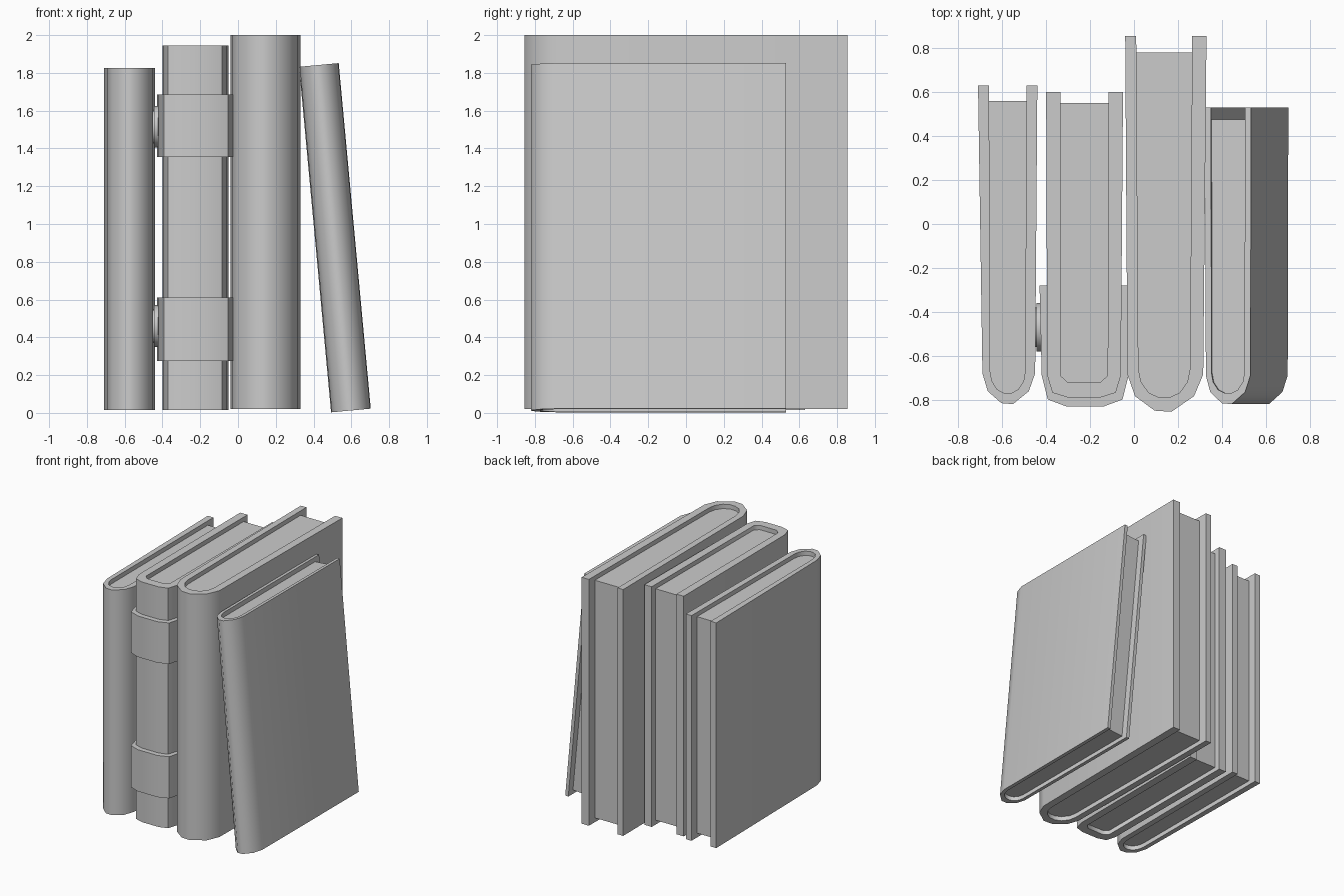
import bpy, bmesh, math
from mathutils import Matrix

if "Cube" in bpy.data.objects:
    bpy.data.objects.remove(bpy.data.objects["Cube"])

# spine cross-sections: (fraction across width, fraction of depth), left to right
ROUND_OUT = [(0, 1), (.1, .42), (.36, .03), (.58, 0), (.88, .42), (1, 1)]
ROUND_IN = [(0, 1), (.05, .55), (.2, .17), (.4, 0), (.6, 0), (.8, .17), (.95, .55), (1, 1)]
BOX_OUT = [(0, 1), (.07, .22), (.28, 0), (.72, 0), (.93, .22), (1, 1)]
BOX_IN = [(0, 1), (.15, 0), (.85, 0), (1, 1)]


def spine(shape, x0, x1, front, depth):
    return [(x0 + (x1 - x0) * u, front + depth * v) for u, v in shape]


def finish(name, bm, angle=50):
    bmesh.ops.recalc_face_normals(bm, faces=bm.faces)
    me = bpy.data.meshes.new(name)
    bm.to_mesh(me)
    bm.free()
    ob = bpy.data.objects.new(name, me)
    bpy.context.collection.objects.link(ob)
    bpy.ops.object.select_all(action='DESELECT')
    ob.select_set(True)
    bpy.context.view_layer.objects.active = ob
    bpy.ops.object.shade_smooth_by_angle(angle=math.radians(angle))
    return ob


def prism(name, outline, z0, z1):
    bm = bmesh.new()
    rings = [[bm.verts.new((x, y, z)) for x, y in outline] for z in (z0, z1)]
    caps = [bm.faces.new(r) for r in rings]
    n = len(outline)
    for i in range(n):
        j = (i + 1) % n
        bm.faces.new((rings[0][i], rings[0][j], rings[1][j], rings[1][i]))
    bm.normal_update()
    bmesh.ops.triangulate(bm, faces=caps, ngon_method='EAR_CLIP')
    return finish(name, bm)


def u_shell(name, back, back_x, inner_back_x, outer, inner, z0, z1):
    outline = ([(back_x[0], back)] + outer + [(back_x[1], back), (inner_back_x[1], back)]
               + inner[::-1] + [(inner_back_x[0], back)])
    return prism(name, outline, z0, z1)


def book(name, back_x, page_x, front_x, page_front_x, back, page_back,
         front, page_front, z0, z1, shapes, depths):
    outer = spine(shapes[0], *front_x, front, depths[0])
    inner = spine(shapes[1], *page_front_x, page_front, depths[1])
    cover = u_shell(name + "_cover", back, back_x, page_x, outer, inner, z0, z1)
    block = [(page_x[0], page_back)] + inner + [(page_x[1], page_back)]
    pages = prism(name + "_pages", block, z0 + .035, z1 - .035)
    return cover, pages


RND, BOX = (ROUND_OUT, ROUND_IN), (BOX_OUT, BOX_IN)

# three upright books
book("left_book", (-.71, -.44), (-.66, -.49), (-.69, -.45), (-.655, -.495),
     .63, .56, -.82, -.77, .015, 1.825, RND, (.14, .1))
book("banded_book", (-.40, -.05), (-.335, -.115), (-.395, -.06), (-.335, -.12),
     .60, .55, -.79, -.72, .015, 1.945, BOX, (.1, .03))
book("tall_book", (-.04, .33), (.01, .265), (-.03, .315), (.02, .255),
     .855, .78, -.855, -.79, .02, 2.0, RND, (.17, .13))

# leaning book, built upright about its lower left edge and tilted
lean = Matrix.Translation((.493, 0, 0)) @ Matrix.Rotation(math.radians(-5.3), 4, 'Y')
for part in book("leaning_book", (0, .211), (.027, .184), (.004, .208), (.03, .18),
                 .53, .475, -.82, -.77, .003, 1.84, RND, (.13, .09)):
    part.data.transform(lean)

# spine bands and round studs on the banded book
for label, z0, z1, zc in (("lower", .275, .61, .46), ("upper", 1.355, 1.685, 1.515)):
    u_shell(label + "_band", -.28, (-.43, -.03), (-.385, -.07),
            spine(BOX_OUT, -.42, -.025, -.83, .14),
            spine(BOX_OUT, -.385, -.07, -.775, .1), z0, z1)
    bm = bmesh.new()
    for r, x in ((.11, -.445), (.09, -.465)):
        bmesh.ops.create_cone(
            bm, cap_ends=True, segments=16, radius1=r, radius2=r, depth=.04,
            matrix=Matrix.Translation((x + .02, -.47, zc)) @ Matrix.Rotation(math.pi / 2, 4, 'Y'))
    finish(label + "_stud", bm)
